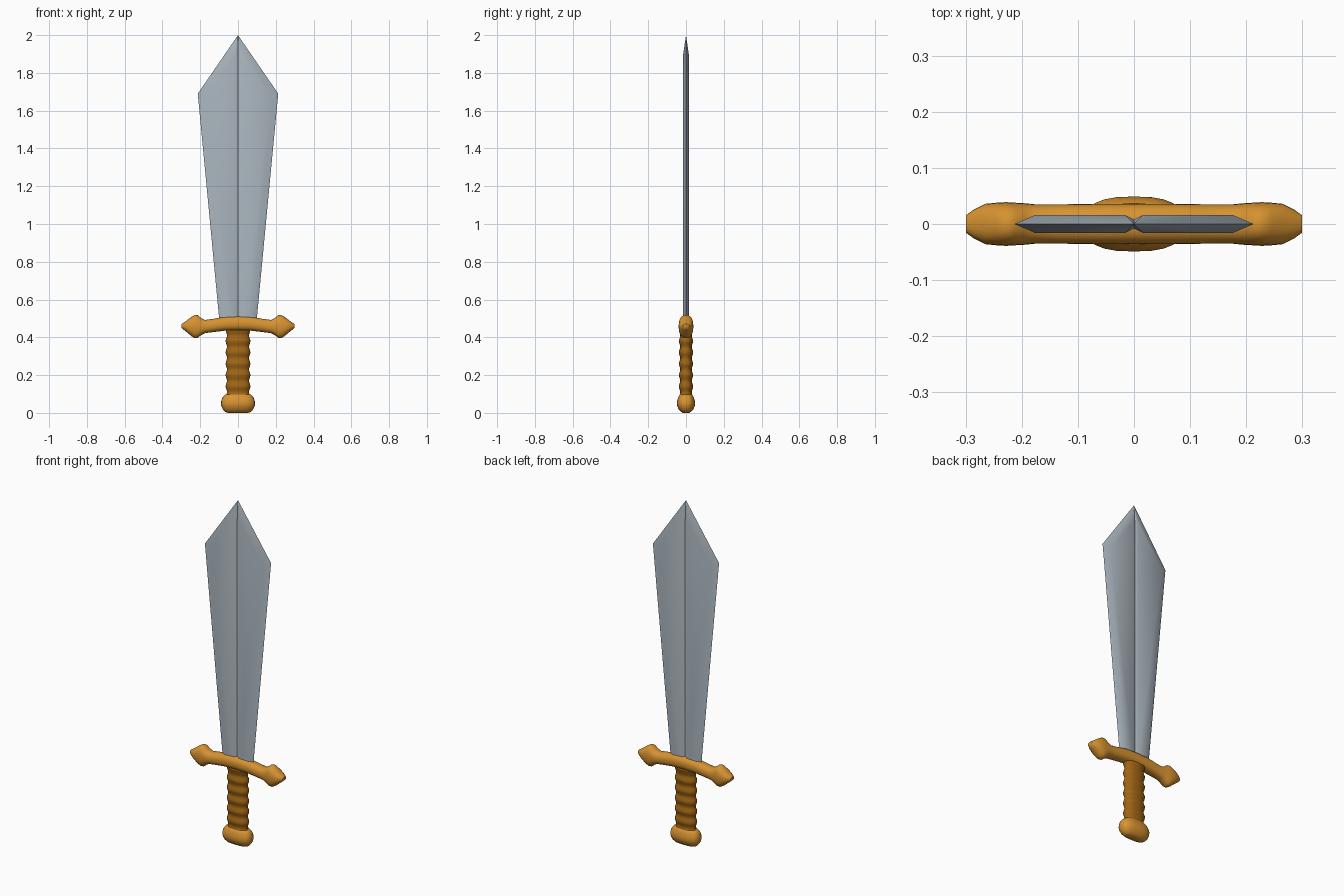
import bpy, bmesh, math

if "Cube" in bpy.data.objects:
    bpy.data.objects.remove(bpy.data.objects["Cube"])


def material(name, rgb):
    m = bpy.data.materials.new(name)
    m.diffuse_color = (*rgb, 1)
    m.use_nodes = True
    m.node_tree.nodes["Principled BSDF"].inputs["Base Color"].default_value = m.diffuse_color
    return m


steel = material("steel grey", (0.40, 0.46, 0.51))
gold = material("golden orange", (0.68, 0.29, 0.03))
leather = material("brown grip", (0.35, 0.13, 0.007))


def add_object(name, bm, mat, angle):
    bmesh.ops.recalc_face_normals(bm, faces=bm.faces)
    me = bpy.data.meshes.new(name)
    bm.to_mesh(me)
    bm.free()
    me.materials.append(mat)
    ob = bpy.data.objects.new(name, me)
    bpy.context.collection.objects.link(ob)
    bpy.ops.object.select_all(action='DESELECT')
    bpy.context.view_layer.objects.active = ob
    ob.select_set(True)
    bpy.ops.object.shade_smooth_by_angle(angle=math.radians(angle))
    return ob


def loft(name, rings, place, mat, power=2.0, sides=24, angle=50):
    """Skin superellipse rings (position, offset, radius a, radius b)."""
    bm = bmesh.new()
    loops = []
    for pos, off, ra, rb in rings:
        loop = []
        for i in range(sides):
            t = 2 * math.pi * i / sides
            c, s = math.cos(t), math.sin(t)
            u = math.copysign(abs(c) ** (2 / power), c) * ra + off
            v = math.copysign(abs(s) ** (2 / power), s) * rb
            loop.append(bm.verts.new(place(pos, u, v)))
        loops.append(loop)
    for a, b in zip(loops, loops[1:]):
        for i in range(sides):
            j = (i + 1) % sides
            bm.faces.new((a[i], a[j], b[j], b[i]))
    bm.faces.new(loops[0])
    bm.faces.new(loops[-1])
    return add_object(name, bm, mat, angle)


def upright(pos, u, v):
    return (u, v, pos)


def sideways(pos, u, v):
    return (pos, v, u)


# Blade: one quarter with centre groove and bevelled edge, mirrored twice
bm = bmesh.new()
T = 0.016
points = {
    "c0": (0, -0.008, 0.47), "c1": (0, -0.008, 1.88),
    "g0": (0.016, -T, 0.47), "g1": (0.016, -T, 1.89),
    "i0": (0.072, -T, 0.47), "i1": (0.176, -T, 1.67),
    "o0": (0.097, 0, 0.47), "o1": (0.213, 0, 1.69),
    "tip": (0, 0, 2.0),
}
v = {k: bm.verts.new(p) for k, p in points.items()}
for keys in ("c0 g0 g1 c1", "g0 i0 i1 g1", "i0 o0 o1 i1", "i1 o1 tip g1", "c1 g1 tip"):
    bm.faces.new([v[k] for k in keys.split()])
for axis in range(2):
    geom = bm.verts[:] + bm.edges[:] + bm.faces[:]
    copy = bmesh.ops.duplicate(bm, geom=geom)["geom"]
    for e in copy:
        if isinstance(e, bmesh.types.BMVert):
            e.co[axis] *= -1
    bmesh.ops.remove_doubles(bm, verts=bm.verts, dist=0.0001)
add_object("blade", bm, steel, 35)

# Crossguard: drooping bar with pointed knobs (x, centre z, half height, half depth)
half = [(0.07, 0.472, 0.037, 0.036), (0.13, 0.463, 0.035, 0.035),
        (0.175, 0.457, 0.035, 0.035), (0.195, 0.457, 0.045, 0.037),
        (0.213, 0.457, 0.060, 0.038), (0.228, 0.457, 0.062, 0.039),
        (0.245, 0.457, 0.052, 0.038), (0.265, 0.458, 0.036, 0.036),
        (0.285, 0.459, 0.021, 0.026), (0.299, 0.460, 0.010, 0.016)]
rings = [(-x, *r) for x, *r in reversed(half)] + [(0, 0.474, 0.038, 0.036)] + half
loft("crossguard", rings, sideways, gold, power=2.3)

# Grip: oval handle with wrapped ridges
rings = []
steps = 48
for i in range(steps + 1):
    f = i / steps
    swell = 0.0035 * math.cos(2 * math.pi * 6 * f)
    rings.append((0.08 + 0.36 * f, 0, 0.062 + swell, 0.034 + swell))
loft("grip", rings, upright, leather, power=2.2)

# Pommel: rounded oval cap
profile = [(0.0, 0.055, 0.016), (0.006, 0.068, 0.027), (0.018, 0.080, 0.038),
           (0.035, 0.088, 0.046), (0.05, 0.090, 0.049), (0.068, 0.088, 0.046),
           (0.085, 0.080, 0.040), (0.096, 0.068, 0.034), (0.1, 0.055, 0.026)]
loft("pommel", [(z, 0, a, b) for z, a, b in profile], upright, gold, power=2.6)
